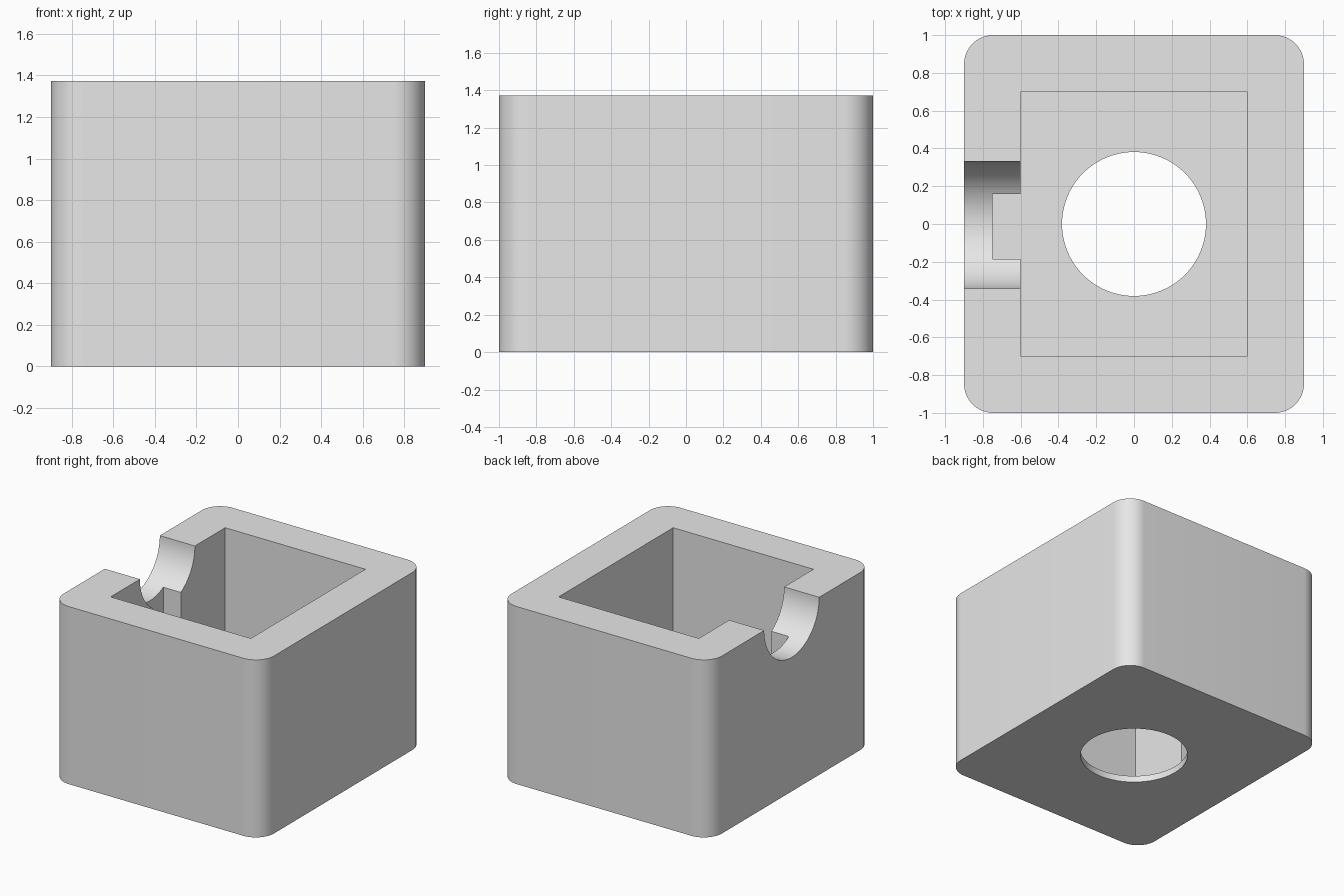
import bpy
import bmesh
from math import radians

WIDTH, DEPTH, HEIGHT = 1.8, 2.0, 1.373
CORNER = 0.155
FLOOR = 0.05

default = bpy.data.objects.get("Cube")
if default:
    bpy.data.objects.remove(default, do_unlink=True)

grey = bpy.data.materials.new("light_grey")
grey.use_nodes = True
colour = (0.8, 0.8, 0.8, 1.0)
grey.diffuse_color = colour
grey.node_tree.nodes["Principled BSDF"].inputs["Base Color"].default_value = colour


def block(name, low, high):
    """Box between two opposite corners."""
    bm = bmesh.new()
    bmesh.ops.create_cube(bm, size=1)
    for v in bm.verts:
        v.co = [(a + b) / 2 + c * (b - a) for a, b, c in zip(low, high, v.co)]
    mesh = bpy.data.meshes.new(name)
    bm.to_mesh(mesh)
    bm.free()
    obj = bpy.data.objects.new(name, mesh)
    bpy.context.collection.objects.link(obj)
    mesh.materials.append(grey)
    return obj


def rod(name, radius, length, centre, turn=0):
    """Cylinder, optionally turned about the y axis."""
    bpy.ops.mesh.primitive_cylinder_add(vertices=96, radius=radius, depth=length,
                                        location=centre, rotation=(0, turn, 0))
    obj = bpy.context.object
    obj.name = name
    obj.data.materials.append(grey)
    return obj


def apply(obj, modifier):
    bpy.context.view_layer.objects.active = obj
    bpy.ops.object.modifier_apply(modifier=modifier.name)


# Outer body with rounded upright edges
body = block("housing_body", (-WIDTH / 2, -DEPTH / 2, 0), (WIDTH / 2, DEPTH / 2, HEIGHT))
bm = bmesh.new()
bm.from_mesh(body.data)
uprights = [e for e in bm.edges if abs(e.verts[0].co.z - e.verts[1].co.z) > 0.1]
bmesh.ops.bevel(bm, geom=uprights, offset=CORNER, segments=16, profile=0.5, affect='EDGES')
bm.to_mesh(body.data)
bm.free()

# Pocket, wall slot, round floor hole and half-round notch in the right wall
cutters = [
    block("pocket_cutter", (-0.6, -0.7, FLOOR), (0.6, 0.7, HEIGHT + 0.2)),
    block("slot_cutter", (-0.75, -0.186, FLOOR), (-0.5, 0.158, HEIGHT + 0.2)),
    rod("floor_hole_cutter", 0.381, 0.6, (0, 0, 0)),
    rod("notch_cutter", 0.336, 0.6, (-0.8, -0.006, HEIGHT), radians(90)),
]
for cutter in cutters:
    cut = body.modifiers.new(cutter.name, 'BOOLEAN')
    cut.operation = 'DIFFERENCE'
    cut.solver = 'EXACT'
    cut.object = cutter
    apply(body, cut)
    bpy.data.objects.remove(cutter, do_unlink=True)

# Smooth rounded walls, crisp edges
bpy.ops.object.select_all(action='DESELECT')
body.select_set(True)
bpy.context.view_layer.objects.active = body
bpy.ops.object.shade_smooth_by_angle(angle=radians(30))
